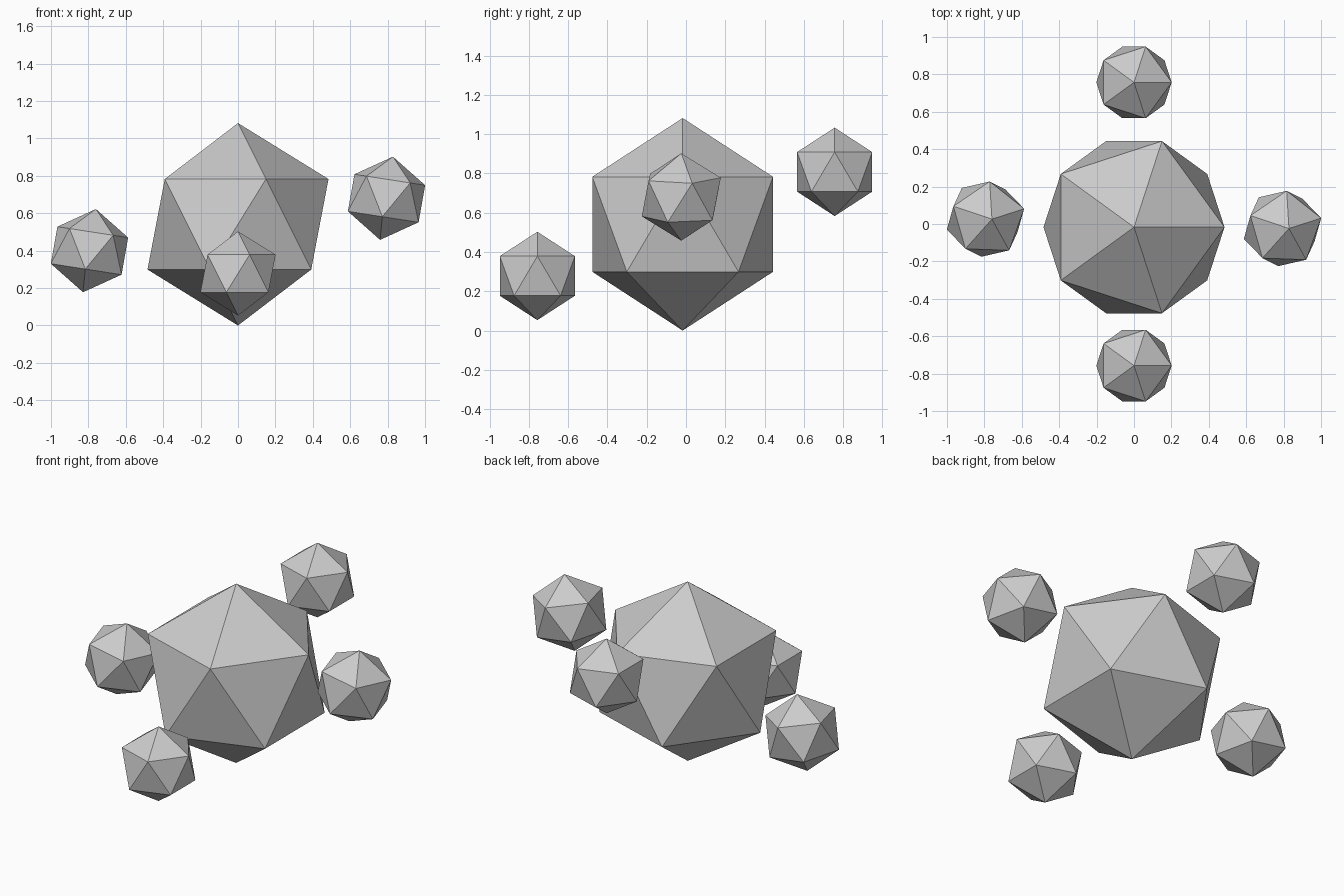
import bpy
from math import radians

if "Cube" in bpy.data.objects:
    bpy.data.objects.remove(bpy.data.objects["Cube"])


def ico(name, radius, location, tilt=0.0, spin=0.0):
    """Flat-faced 20-sided ball, spun about its own axis and then tilted to +x."""
    bpy.ops.mesh.primitive_ico_sphere_add(subdivisions=1, radius=radius, location=location)
    ob = bpy.context.object
    ob.name = name
    ob.rotation_euler = (0, radians(tilt), 0)
    ob.rotation_euler = (ob.rotation_euler.to_matrix() @ spin_matrix(spin)).to_euler()
    return ob


def spin_matrix(deg):
    from mathutils import Matrix
    return Matrix.Rotation(radians(deg), 3, 'Z')


# large central body
ico("center_body", 0.541, (0, -0.017, 0.541))

# small satellites around it, stepping up in height
R = 0.225
ico("front_satellite", R, (0, -0.757, 0.278))
ico("back_satellite", R, (0, 0.757, 0.808))
ico("left_satellite", R, (-0.794, 0.026, 0.400), 8.8, 16)
ico("right_satellite", R, (0.794, -0.024, 0.680), 8.8, 16)
